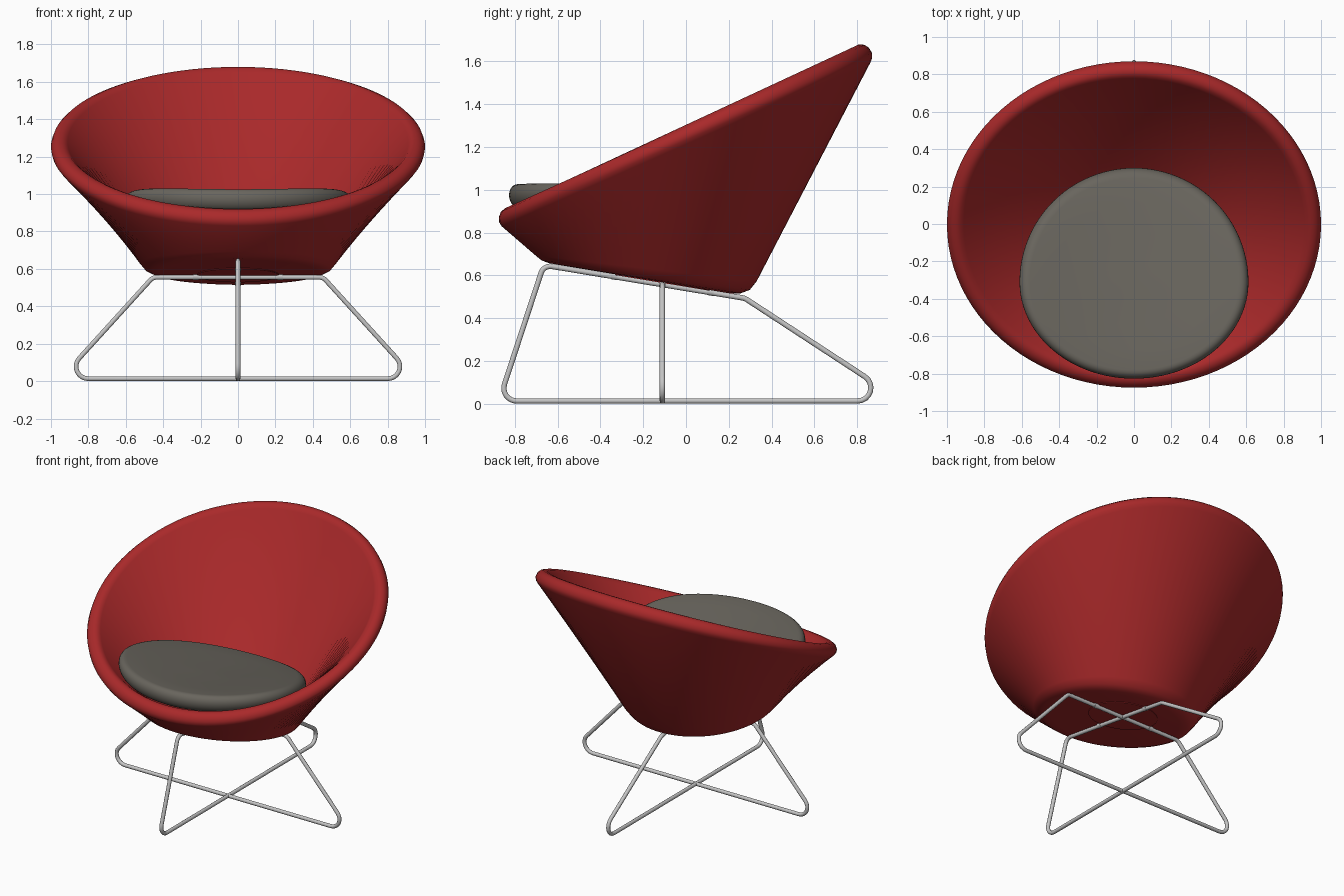
import bpy, bmesh, math
from mathutils import Vector

if "Cube" in bpy.data.objects:
    bpy.data.objects.remove(bpy.data.objects["Cube"])

def material(name, rgb):
    m = bpy.data.materials.new(name)
    m.diffuse_color = (*rgb, 1)
    m.use_nodes = True
    m.node_tree.nodes["Principled BSDF"].inputs["Base Color"].default_value = m.diffuse_color
    return m

RED = material("red fabric", (0.40, 0.022, 0.023))
GREY = material("grey cushion fabric", (0.14, 0.13, 0.11))
STEEL = material("steel", (0.56, 0.56, 0.56))

def loft(name, rings, mat, angle=60):
    """Skin closed rings of points, capping both ends with a fan."""
    bm = bmesh.new()
    loops = [[bm.verts.new(p) for p in r] for r in rings]
    n = len(loops[0])
    for a, b in zip(loops, loops[1:]):
        for i in range(n):
            j = (i + 1) % n
            bm.faces.new((a[i], a[j], b[j], b[i]))
    for r in (loops[0], loops[-1]):
        c = bm.verts.new(sum((v.co for v in r), Vector()) / n)
        for i in range(n):
            bm.faces.new((r[i], r[(i + 1) % n], c))
    bmesh.ops.recalc_face_normals(bm, faces=bm.faces)
    me = bpy.data.meshes.new(name)
    bm.to_mesh(me)
    bm.free()
    me.materials.append(mat)
    ob = bpy.data.objects.new(name, me)
    bpy.context.collection.objects.link(ob)
    bpy.ops.object.select_all(action='DESELECT')
    bpy.context.view_layer.objects.active = ob
    ob.select_set(True)
    bpy.ops.object.shade_smooth_by_angle(angle=math.radians(angle))
    return ob

def tilted_ring(fy, fz, by, bz, w, n=96):
    """Ellipse through a front and a back point, with half width w."""
    f, b = Vector((0, fy, fz)), Vector((0, by, bz))
    mid, half = (f + b) / 2, (b - f) / 2
    return [mid + half * math.cos(t) + Vector((w * math.sin(t), 0, 0))
            for t in (2 * math.pi * i / n for i in range(n))]

# Bowl shell: underside, outer wall, rolled rim, inner wall, floor
shell = [
    (-0.600, 0.650, 0.210, 0.515, 0.420),
    (-0.640, 0.657, 0.255, 0.516, 0.465),
    (-0.675, 0.670, 0.298, 0.532, 0.498),
    (-0.702, 0.692, 0.330, 0.572, 0.525),
    (-0.862, 0.830, 0.862, 1.595, 0.980),
    (-0.873, 0.848, 0.870, 1.615, 0.995),
    (-0.875, 0.870, 0.870, 1.638, 1.000),
    (-0.865, 0.897, 0.855, 1.663, 0.990),
    (-0.845, 0.914, 0.835, 1.677, 0.972),
    (-0.825, 0.920, 0.810, 1.680, 0.950),
    (-0.808, 0.917, 0.790, 1.671, 0.928),
    (-0.790, 0.906, 0.774, 1.650, 0.910),
    (-0.635, 0.765, 0.240, 0.616, 0.447),
    (-0.590, 0.738, 0.195, 0.595, 0.400),
]
loft("seat_shell", [tilted_ring(*r) for r in shell], RED)

# Egg-shaped cushion: tilted back, sides slightly raised
def cushion_ring(r, h, n=96):
    pts = []
    for i in range(n):
        t = 2 * math.pi * i / n
        c = math.cos(t)
        x, y = 0.612 * r * math.sin(t), -0.31 + (0.61 if c > 0 else 0.517) * r * c
        pts.append(Vector((x, y, 0.882 - 0.165 * (y + 0.262) + 0.17 * x * x + h)))
    return pts

edge = 0.09
prof = [(0.3, -0.06), (0.6, -0.06)]
prof += [(1 - edge + edge * math.cos(a), 0.058 * math.sin(a))
         for a in (math.radians(d) for d in range(-90, 91, 15))]
prof += [(0.7, 0.061), (0.45, 0.062), (0.2, 0.062)]
loft("seat_cushion", [cushion_ring(*p) for p in prof], GREY)

# Wire leg frames
def fillet(corners, steps=8):
    """Round every corner (u, v, radius) of a closed polygon."""
    out, n = [], len(corners)
    for i, (u, v, r) in enumerate(corners):
        p = Vector((u, v))
        a = (Vector(corners[i - 1][:2]) - p).normalized()
        b = (Vector(corners[(i + 1) % n][:2]) - p).normalized()
        half = a.angle(b) / 2
        c = p + (a + b).normalized() * r / math.sin(half)
        d = r / math.tan(half)
        s, e = p + a * d - c, p + b * d - c
        total = s.angle(e)
        for k in range(steps + 1):
            t = k / steps
            out.append(c + (s * math.sin((1 - t) * total) + e * math.sin(t * total))
                       / math.sin(total))
    return out

def tube(name, pts, radius, cyclic):
    cu = bpy.data.curves.new(name, 'CURVE')
    cu.dimensions = '3D'
    cu.bevel_depth, cu.bevel_resolution, cu.use_fill_caps = radius, 3, True
    sp = cu.splines.new('POLY')
    sp.points.add(len(pts) - 1)
    for q, p in zip(sp.points, pts):
        q.co = (*p, 1)
    sp.use_cyclic_u = cyclic
    cu.materials.append(STEEL)
    ob = bpy.data.objects.new(name, cu)
    bpy.context.collection.objects.link(ob)
    bpy.ops.object.select_all(action='DESELECT')
    bpy.context.view_layer.objects.active = ob
    ob.select_set(True)
    bpy.ops.object.convert(target='MESH')
    bpy.ops.object.shade_smooth_by_angle(angle=math.radians(50))

R = 0.013
side = [(-0.874, R, 0.06), (1.01, R, 0.062), (0.275, 0.493, 0.06), (-0.665, 0.648, 0.045)]
cross = [(-0.948, R, 0.065), (0.948, R, 0.065), (0.455, 0.555, 0.05), (-0.455, 0.555, 0.05)]
tube("front_back_leg_frame", [(0, p.x, p.y) for p in fillet(side)], R, True)
tube("left_right_leg_frame", [(p.x, -0.11, p.y) for p in fillet(cross)], R, True)

# Small clips holding the frames to the underside
slope = -0.165
for i, s in enumerate((-1, 1)):
    tube(f"cross_clip_{i}", [(s * 0.225 - 0.015, -0.11, 0.557),
                             (s * 0.225 + 0.015, -0.11, 0.557)], 0.017, False)
    y = -0.11 + s * 0.225
    z = 0.559 + slope * s * 0.225
    tube(f"side_clip_{i}", [(0, y - 0.015, z - slope * 0.015),
                            (0, y + 0.015, z + slope * 0.015)], 0.017, False)

# Thin mounting disc under the shell
loft("mounting_disc", [tilted_ring(-0.33, 0.601 + d, 0.11, 0.528 + d, 0.22, 48)
                       for d in (0, 0.008)], RED, 30)
